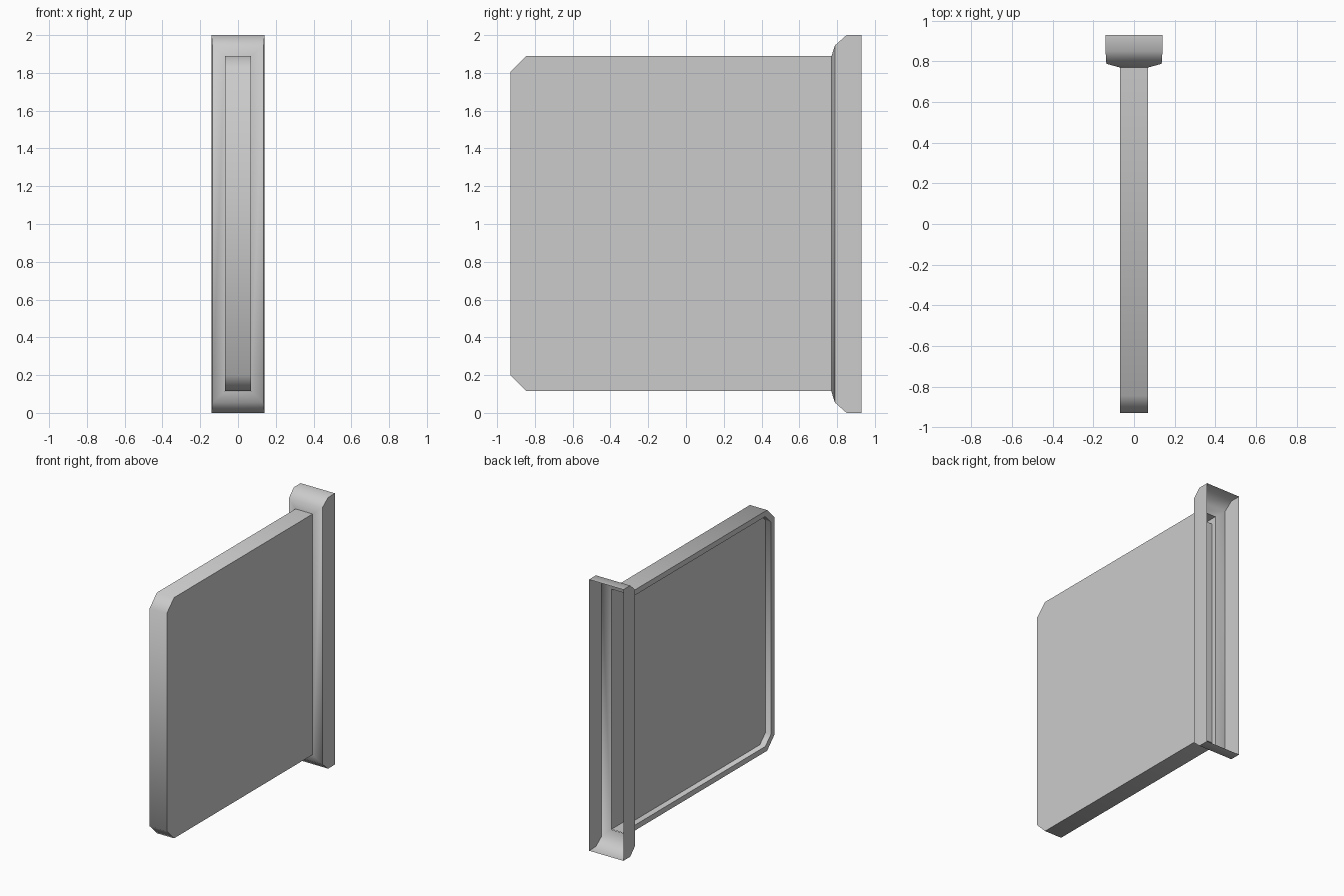
import bpy, bmesh, math

if "Cube" in bpy.data.objects:
    bpy.data.objects.remove(bpy.data.objects["Cube"])


def loft(name, rings, skip=(), cap_start=False, cap_end=False):
    """Skin matching closed rings; skip holds (ring, edge) faces left open."""
    bm = bmesh.new()
    loops = [[bm.verts.new(p) for p in ring] for ring in rings]
    for r in range(len(loops) - 1):
        a, b = loops[r], loops[r + 1]
        n = len(a)
        for i in range(n):
            if (r, i) not in skip:
                j = (i + 1) % n
                bm.faces.new((a[i], a[j], b[j], b[i]))
    if cap_start:
        bm.faces.new(loops[0][::-1])
    if cap_end:
        bm.faces.new(loops[-1])
    mesh = bpy.data.meshes.new(name)
    bm.to_mesh(mesh)
    bm.free()
    obj = bpy.data.objects.new(name, mesh)
    bpy.context.collection.objects.link(obj)
    bpy.context.view_layer.objects.active = obj
    obj.select_set(True)
    bpy.ops.object.shade_smooth_by_angle(angle=math.radians(50))
    obj.select_set(False)
    return obj


def outline(x, inset):
    """Side outline with two clipped front corners; last edge is the open back."""
    y0, y1 = -0.93 + inset, 0.77 - inset
    z0, z1 = 0.115 + inset, 1.89 - inset
    c = 0.085 - inset * 0.5
    return [(x, y1, z1), (x, y0 + c, z1), (x, y0, z1 - c),
            (x, y0, z0 + c), (x, y0 + c, z0), (x, y1, z0)]


def rect(y, hx, z0):
    z1 = 2.0 - z0
    return [(-hx, y, z0), (hx, y, z0), (hx, y, z1), (-hx, y, z1)]


# Thin sleeve: plain right side, recessed panel on the left, open at the back
HALF = 0.07
loft("sleeve", [outline(HALF, 0), outline(-HALF, 0),
                outline(-HALF, 0.04), outline(-HALF + 0.045, 0.04)],
     skip={(0, 5)}, cap_start=True, cap_end=True)

# Flared collar around the open mouth
loft("flared_collar", [rect(0.77, HALF, 0.113), rect(0.788, 0.136, 0.055),
                       rect(0.85, 0.14, 0.0), rect(0.93, 0.14, 0.0)])
